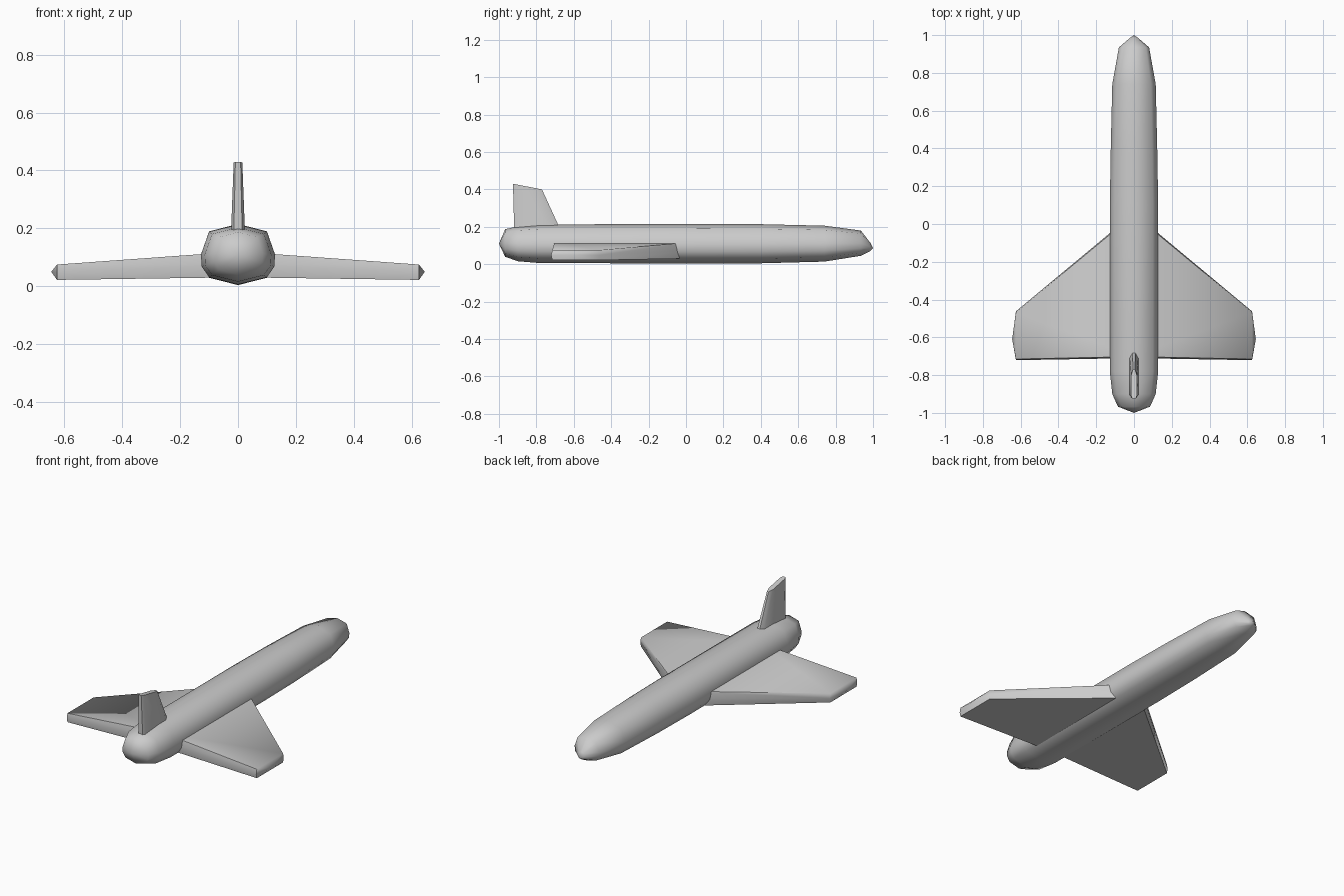
import bpy
import bmesh
import math

cube = bpy.data.objects.get("Cube")
if cube:
    bpy.data.objects.remove(cube, do_unlink=True)

GREY = (0.6, 0.6, 0.6, 1.0)
grey = bpy.data.materials.new("light grey")
grey.use_nodes = True
grey.diffuse_color = GREY
grey.node_tree.nodes["Principled BSDF"].inputs["Base Color"].default_value = GREY


def loft(name, rings, angle, start=None, end=None):
    """Skin closed rings of points; each end closes to a tip point or a flat cap."""
    bm = bmesh.new()
    loops = [[bm.verts.new(p) for p in ring] for ring in rings]
    n = len(loops[0])
    for a, b in zip(loops, loops[1:]):
        for i in range(n):
            j = (i + 1) % n
            bm.faces.new((a[i], a[j], b[j], b[i]))
    for loop, tip in ((loops[0], start), (loops[-1], end)):
        if tip:
            v = bm.verts.new(tip)
            for i in range(n):
                bm.faces.new((loop[i], loop[(i + 1) % n], v))
        else:
            bm.faces.new(loop)
    bmesh.ops.recalc_face_normals(bm, faces=bm.faces)
    mesh = bpy.data.meshes.new(name)
    bm.to_mesh(mesh)
    bm.free()
    mesh.materials.append(grey)
    ob = bpy.data.objects.new(name, mesh)
    bpy.context.collection.objects.link(ob)
    bpy.ops.object.select_all(action='DESELECT')
    ob.select_set(True)
    bpy.context.view_layer.objects.active = ob
    bpy.ops.object.shade_smooth_by_angle(angle=math.radians(angle))
    return ob


# Fuselage: ten-sided section scaled along the length
half = [(0, 1), (0.78, 0.76), (1, 0), (0.98, -0.4), (0.78, -0.76), (0, -1)]
section = half + [(-x, z) for x, z in reversed(half[1:-1])]
# y, half width, bottom, top
stations = [(-0.967, 0.085, 0.04, 0.187), (-0.9, 0.115, 0.016, 0.203),
            (-0.78, 0.128, 0.006, 0.213), (0.1, 0.128, 0.004, 0.215),
            (0.4, 0.123, 0.005, 0.214), (0.74, 0.115, 0.014, 0.206),
            (0.935, 0.08, 0.045, 0.18), (0.985, 0.022, 0.07, 0.115)]
rings = [[(x * w, y, (lo + hi) / 2 + z * (hi - lo) / 2) for x, z in section]
         for y, w, lo, hi in stations]
loft("fuselage", rings, 60, start=(0, -1, 0.11), end=(0, 1, 0.086))


# Wings: swept, tapered slabs with a ridge along the edges and the tip
def wing_ring(x, lead, trail, lo, hi, ridge):
    mid = (lo + hi) / 2
    return [(x, lead, hi), (x, lead + ridge, mid), (x, lead, lo),
            (x, trail, lo), (x, trail - ridge, mid), (x, trail, hi)]


for name, side in (("left_wing", 1), ("right_wing", -1)):
    loft(name, [wing_ring(0, 0.05, -0.702, 0.031, 0.12, 0.008),
                wing_ring(side * 0.625, -0.468, -0.715, 0.022, 0.075, 0.006)],
         50, end=(side * 0.645, -0.61, 0.05))


# Tail fin: swept, tapered, with a chamfered leading edge
def fin_ring(front, back, z_front, z_back, w):
    def z_at(y):
        return z_front + (z_back - z_front) * (front - y) / (front - back)
    outline = [(0.35 * w, front), (w, front - 0.03), (w, back + 0.015), (0.6 * w, back)]
    outline += [(-x, y) for x, y in reversed(outline)]
    return [(x, y, z_at(y)) for x, y in outline]


loft("tail_fin", [fin_ring(-0.66, -0.918, 0.16, 0.16, 0.025),
                  fin_ring(-0.77, -0.925, 0.4, 0.43, 0.015)], 40)
